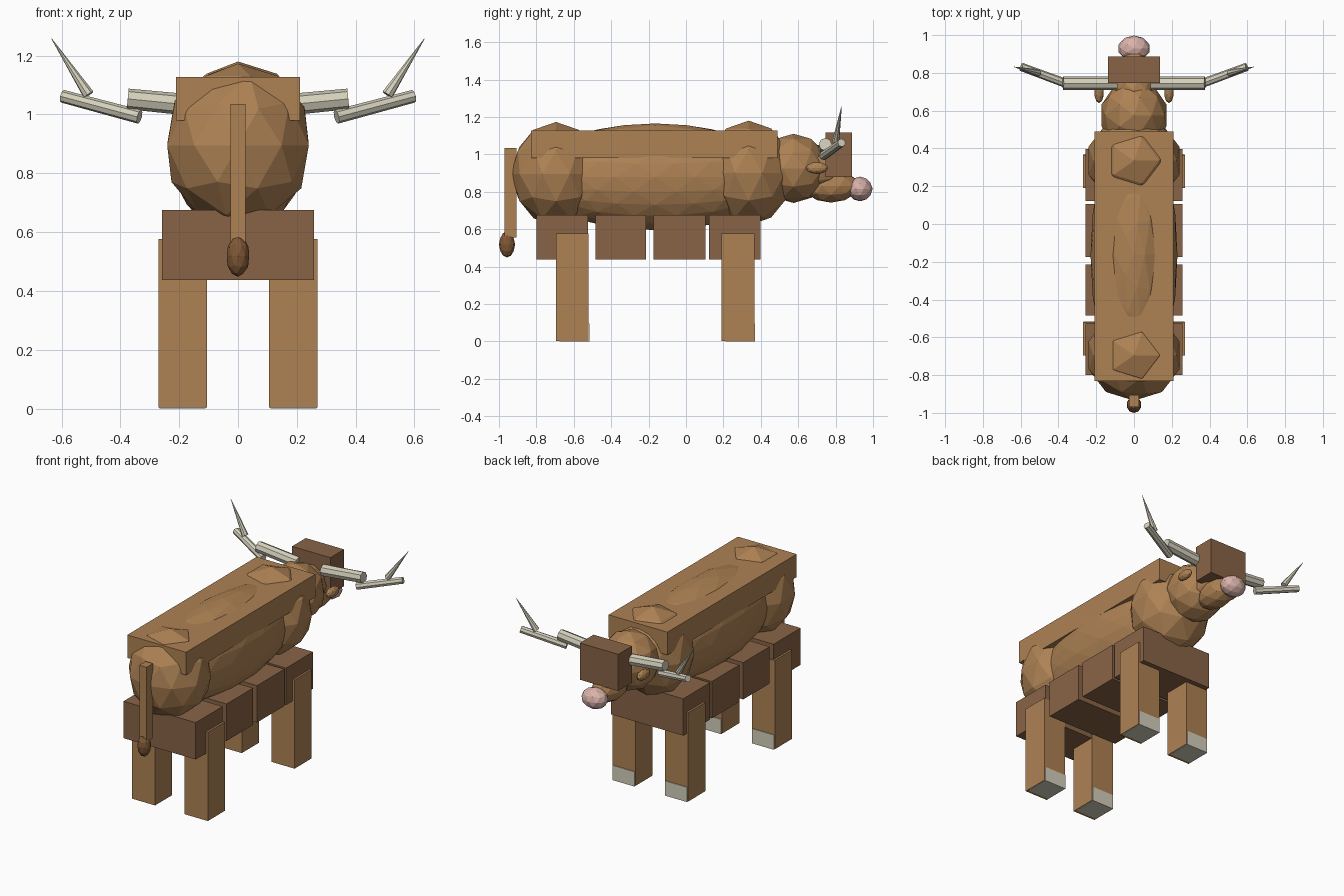
import bpy
from mathutils import Vector

if "Cube" in bpy.data.objects:
    bpy.data.objects.remove(bpy.data.objects["Cube"])


def material(name, r, g, b):
    lin = lambda c: ((c / 255 + 0.055) / 1.055) ** 2.4
    m = bpy.data.materials.new(name)
    m.diffuse_color = (lin(r), lin(g), lin(b), 1)
    m.use_nodes = True
    m.node_tree.nodes["Principled BSDF"].inputs["Base Color"].default_value = m.diffuse_color
    return m


HIDE = material("tan hide", 174, 130, 84)
DARK = material("dark brown", 136, 100, 70)
TUFT = material("tuft brown", 128, 88, 54)
HORN = material("bone", 212, 208, 188)
PINK = material("muzzle pink", 218, 178, 170)


def finish(name, mat):
    ob = bpy.context.object
    ob.name = name
    ob.data.materials.append(mat)
    return ob


def box(name, mat, x, y, z):
    """Box from (min, max) ranges."""
    bpy.ops.mesh.primitive_cube_add(size=1, location=[(a + b) / 2 for a, b in (x, y, z)])
    bpy.context.object.scale = [b - a for a, b in (x, y, z)]
    return finish(name, mat)


def ball(name, mat, loc, radii, detail=2):
    bpy.ops.mesh.primitive_ico_sphere_add(subdivisions=detail, radius=1, location=loc)
    bpy.context.object.scale = radii
    return finish(name, mat)


def rod(name, mat, a, b, r1, r2, sides=8):
    a, b = Vector(a), Vector(b)
    bpy.ops.mesh.primitive_cone_add(vertices=sides, radius1=r1, radius2=r2,
                                    depth=(b - a).length, location=(a + b) / 2)
    bpy.context.object.rotation_euler = (b - a).to_track_quat('Z', 'Y').to_euler()
    return finish(name, mat)


# Body
ball("barrel", HIDE, (0, -0.165, 0.88), (0.23, 0.70, 0.285), 3)
ball("hips", HIDE, (0, -0.695, 0.895), (0.253, 0.24, 0.278))
ball("shoulders", HIDE, (0, 0.335, 0.90), (0.253, 0.24, 0.28))
box("back_slab", HIDE, (-0.21, 0.21), (-0.83, 0.49), (0.98, 1.128))

# Hanging belly hair blocks
for i, (y0, y1) in enumerate([(-0.80, -0.525), (-0.485, -0.215), (-0.175, 0.105), (0.122, 0.397)]):
    box(f"belly_hair_{i + 1}", DARK, (-0.258, 0.258), (y0, y1), (0.437, 0.675))

# Neck, head and muzzle
ball("neck", HIDE, (0, 0.575, 0.925), (0.18, 0.19, 0.185))
ball("head", HIDE, (0, 0.705, 0.925), (0.115, 0.13, 0.125))
ball("muzzle", HIDE, (0, 0.775, 0.83), (0.09, 0.15, 0.088))
ball("nose", PINK, (0, 0.93, 0.815), (0.085, 0.068, 0.066))
box("forelock", DARK, (-0.137, 0.137), (0.747, 0.887), (0.88, 1.117))

# Tail
box("tail", HIDE, (-0.026, 0.026), (-0.97, -0.905), (0.555, 1.035))
ball("tail_tuft", TUFT, (0, -0.957, 0.518), (0.04, 0.043, 0.07))

# Paired parts: ears, horns, legs and hooves
for side, s in (("right", 1), ("left", -1)):
    ball(f"ear_{side}", HIDE, (s * 0.185, 0.70, 0.927), (0.026, 0.06, 0.032))
    rod(f"horn_base_{side}", HORN, (s * 0.09, 0.745, 1.025), (s * 0.375, 0.745, 1.053), 0.037, 0.035)
    rod(f"horn_middle_{side}", HORN, (s * 0.335, 0.735, 0.992), (s * 0.597, 0.832, 1.062), 0.024, 0.022)
    rod(f"horn_tip_{side}", HORN, (s * 0.508, 0.80, 1.067), (s * 0.634, 0.832, 1.258), 0.02, 0.001)
    for end, y in (("rear", -0.695), ("front", 0.19)):
        inner, outer = sorted((s * 0.106, s * 0.271))
        box(f"{end}_leg_{side}", HIDE, (inner, outer), (y, y + 0.175), (0.003, 0.576))
        box(f"{end}_hoof_{side}", HORN, (inner + 0.004, outer - 0.004), (y + 0.02, y + 0.18), (0, 0.095))
